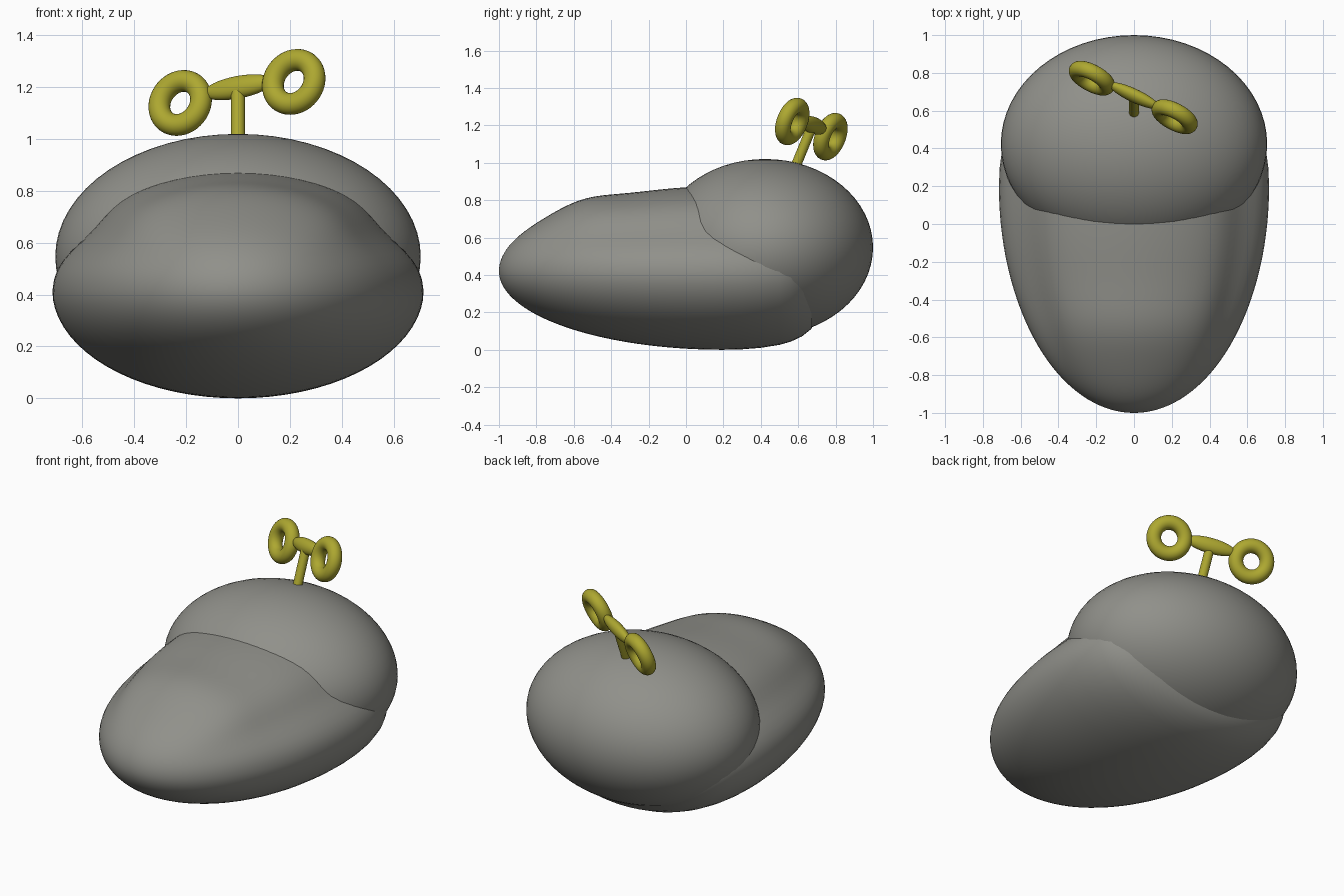
import bpy, bmesh, math
from mathutils import Vector, Matrix

if "Cube" in bpy.data.objects:
    bpy.data.objects.remove(bpy.data.objects["Cube"])


def colour(name, rgb):
    mat = bpy.data.materials.new(name)
    mat.diffuse_color = (*rgb, 1)
    mat.use_nodes = True
    mat.node_tree.nodes["Principled BSDF"].inputs["Base Color"].default_value = mat.diffuse_color
    return mat


grey = colour("dark_grey", (0.28, 0.28, 0.255))
yellow = colour("yellow", (0.42, 0.39, 0.03))


def finish(obj, material):
    obj.data.materials.append(material)
    for p in obj.data.polygons:
        p.use_smooth = True


def mesh_object(name, bm):
    bmesh.ops.recalc_face_normals(bm, faces=bm.faces)
    me = bpy.data.meshes.new(name)
    bm.to_mesh(me)
    bm.free()
    obj = bpy.data.objects.new(name, me)
    bpy.context.collection.objects.link(obj)
    return obj


def ellipsoid(name, matrix, material, segs=64):
    bm = bmesh.new()
    bmesh.ops.create_uvsphere(bm, u_segments=segs, v_segments=segs // 2, radius=1, matrix=matrix)
    finish(mesh_object(name, bm), material)


# Front body: elliptical rings with a softly flattened upper flank
N = 72
WIDTH, MID, LOW, HIGH = 0.717, 0.42, 0.42, 0.455


def ring_points(y, f):
    bump = 1 + 0.085 * math.exp(-((y + 0.57) / 0.2) ** 2)
    t = min(1, (y + 1) / 0.6)
    flat = 0.07 * t * t * (3 - 2 * t)
    for i in range(N):
        a = 2 * math.pi * i / N
        c, s = math.cos(a), math.sin(a)
        if s < 0:
            yield (WIDTH * f * c, y, MID + LOW * f * s)
        else:
            flank = math.degrees(math.atan2(s, abs(c)))
            k = f * (1 - flat * math.exp(-((flank - 31) / 17) ** 2))
            yield (WIDTH * k * c, y, MID + HIGH * k * s * bump)


stations = []
for i in range(1, 37):
    t = math.pi / 2 * i / 36
    stations.append((0.2 - 1.2 * math.cos(t), math.sin(t)))
stations += [(0.3, 0.994), (0.4, 0.975), (0.5, 0.937), (0.56, 0.897),
             (0.62, 0.83), (0.67, 0.735), (0.7, 0.6), (0.71, 0.3)]
bm = bmesh.new()
rings = [[bm.verts.new(p) for p in ring_points(y, f)] for y, f in stations]
for a, b in zip(rings, rings[1:]):
    for i in range(N):
        j = (i + 1) % N
        bm.faces.new((a[i], a[j], b[j], b[i]))
for ring, y in ((rings[0], -1.0), (rings[-1], 0.712)):
    tip = bm.verts.new((0, y, MID))
    for i in range(N):
        bm.faces.new((ring[i], ring[(i + 1) % N], tip))
finish(mesh_object("front_body", bm), grey)

# Rounded rear body
ellipsoid("rear_body", Matrix.Translation((0, 0.423, 0.547))
          @ Matrix.Diagonal((0.705, 0.577, 0.473, 1)), grey)

# Key frame: d runs along the crossbar, u along the stem, n through the rings
u = Vector((0, 0.37, 0.93)).normalized()
d = Vector((0.43, -0.203, 0.073))
d = (d - u * d.dot(u)).normalized()
n = d.cross(u)
key_rot = Matrix((d, u, n)).transposed().to_4x4()

# Key stem
start, end = Vector((0, 0.565, 0.93)), Vector((0, 0.668, 1.18))
bpy.ops.mesh.primitive_cylinder_add(vertices=32, radius=0.027, depth=(end - start).length,
                                    location=(start + end) / 2,
                                    rotation=(end - start).to_track_quat('Z', 'Y').to_euler())
stem = bpy.context.object
stem.name = "key_stem"
finish(stem, yellow)
bpy.ops.object.shade_smooth_by_angle()

# Key crossbar
ellipsoid("key_crossbar", Matrix.Translation((0, 0.68, 1.2)) @ key_rot
          @ Matrix.Diagonal((0.15, 0.045, 0.035, 1)), yellow, 32)

# Key rings
for side, label in ((-1, "left"), (1, "right")):
    bpy.ops.mesh.primitive_torus_add(major_radius=0.09, minor_radius=0.042,
                                     major_segments=48, minor_segments=24)
    ring = bpy.context.object
    ring.name = "key_ring_" + label
    ring.matrix_world = Matrix.Translation(Vector((-0.004, 0.67, 1.18)) + d * 0.245 * side) @ key_rot
    finish(ring, yellow)
